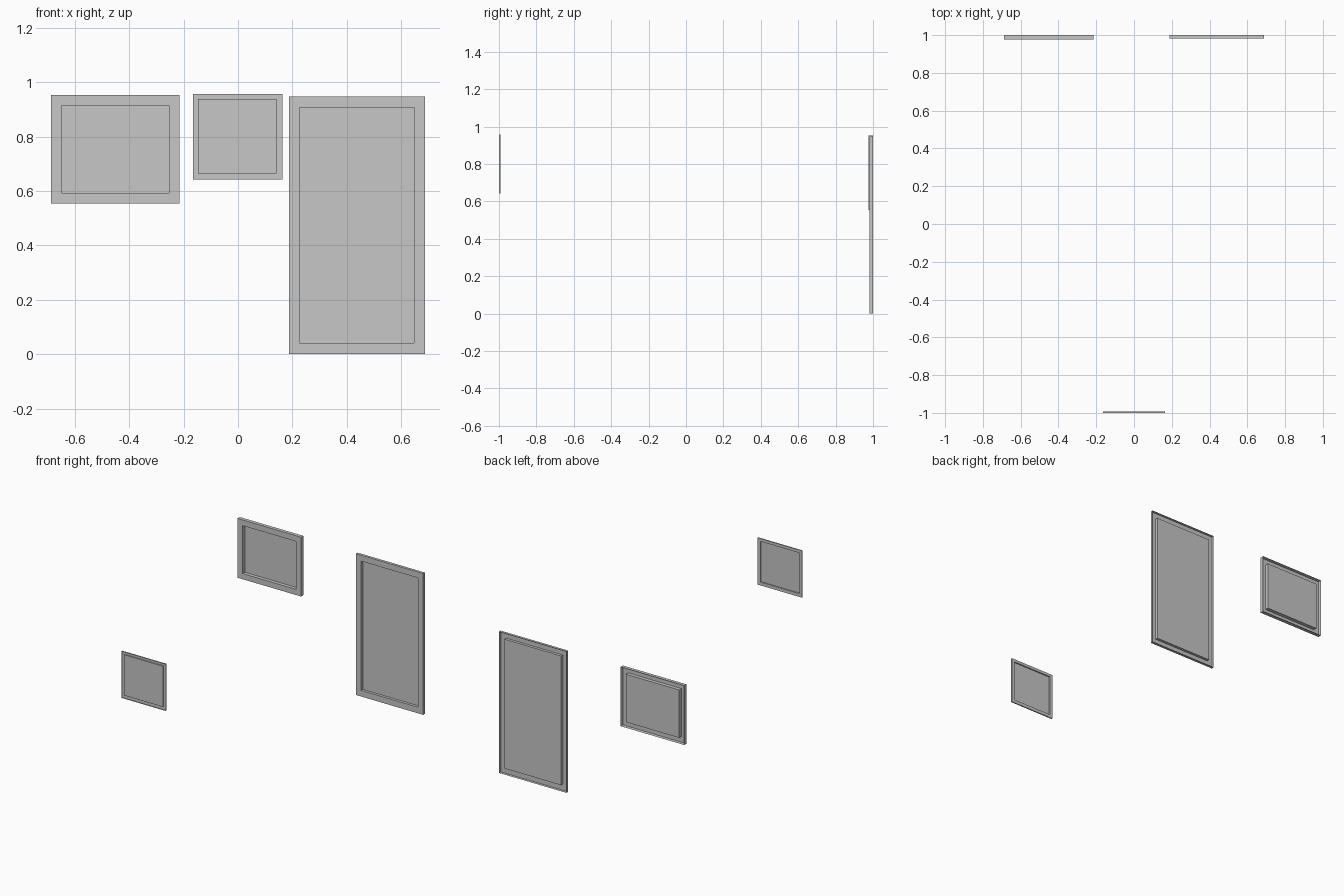
import bpy, bmesh

if "Cube" in bpy.data.objects:
    bpy.data.objects.remove(bpy.data.objects["Cube"])

grey = bpy.data.materials.new("light grey")
grey.diffuse_color = (0.57, 0.57, 0.57, 1)
grey.use_nodes = True
grey.node_tree.nodes["Principled BSDF"].inputs["Base Color"].default_value = grey.diffuse_color


def framed_panel(name, outer, inner, y_front, y_back):
    """Open-backed sheet frame whose centre panel is pushed from y_front to y_back.
    outer and inner are (x0, x1, z0, z1)."""
    bm = bmesh.new()

    def ring(rect, y):
        x0, x1, z0, z1 = rect
        return [bm.verts.new((x, y, z)) for x, z in ((x0, z0), (x1, z0), (x1, z1), (x0, z1))]

    # rim, frame face and recess wall, joined from ring to ring
    rings = [ring(outer, y_back), ring(outer, y_front), ring(inner, y_front), ring(inner, y_back)]
    for a, b in zip(rings, rings[1:]):
        for i in range(4):
            j = (i + 1) % 4
            f = (a[i], a[j], b[j], b[i])
            bm.faces.new(f if y_front < y_back else f[::-1])
    # centre panel
    f = rings[-1]
    bm.faces.new(f if y_front < y_back else f[::-1])

    mesh = bpy.data.meshes.new(name)
    bm.to_mesh(mesh)
    bm.free()
    mesh.materials.append(grey)
    bpy.context.collection.objects.link(bpy.data.objects.new(name, mesh))


# two panels on the back side and a small one opposite, all recessed toward the middle
framed_panel("wide_panel", (-0.687, -0.215, 0.555, 0.953), (-0.649, -0.254, 0.593, 0.914), 0.976, 1.0)
framed_panel("tall_panel", (0.188, 0.687, 0.0, 0.948), (0.227, 0.648, 0.041, 0.908), 0.982, 1.0)
framed_panel("small_panel", (-0.165, 0.164, 0.643, 0.957), (-0.147, 0.142, 0.665, 0.938), -0.992, -1.0)
